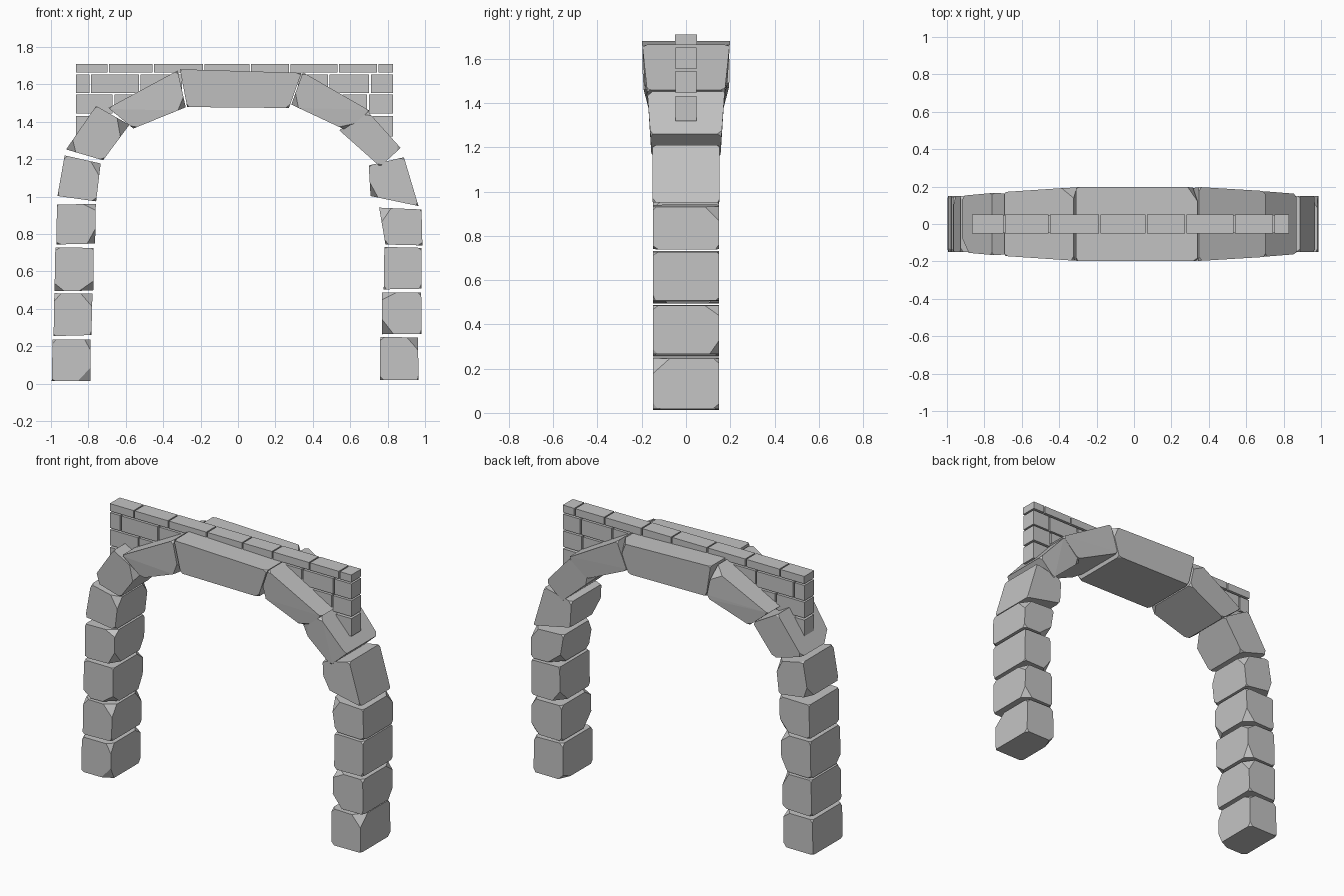
import bpy, bmesh, random
from mathutils import Vector

if "Cube" in bpy.data.objects:
    bpy.data.objects.remove(bpy.data.objects["Cube"])

random.seed(11)

stone_mat = bpy.data.materials.new("stone grey")
stone_mat.diffuse_color = (0.55, 0.55, 0.55, 1)
stone_mat.use_nodes = True
stone_mat.node_tree.nodes["Principled BSDF"].inputs["Base Color"].default_value = stone_mat.diffuse_color


def finish(name, bm):
    bmesh.ops.recalc_face_normals(bm, faces=bm.faces)
    mesh = bpy.data.meshes.new(name)
    bm.to_mesh(mesh)
    bm.free()
    mesh.materials.append(stone_mat)
    obj = bpy.data.objects.new(name, mesh)
    bpy.context.collection.objects.link(obj)


def chipped_stone(name, quad, halves, chip):
    """Hull of a four-sided prism with narrow edge chamfers and chipped corners.
    quad: x, z corners in order; halves: half depth at each corner."""
    corner = {}
    for i, (x, z) in enumerate(quad):
        for s in (-1, 1):
            corner[i, s] = Vector((x, s * halves[i], z))
    bm = bmesh.new()
    for (i, s), c in corner.items():
        ends = (corner[(i + 1) % 4, s], corner[(i - 1) % 4, s], corner[i, -s])
        dirs = [(e - c).normalized() for e in ends]
        big = random.random() < 0.3
        for k in range(3):
            reach = random.uniform(0.035, chip) if big else random.uniform(0.012, 0.03)
            p = c + dirs[k] * reach
            for j in range(3):
                if j != k:
                    p += dirs[j] * 0.004
            bm.verts.new(p)
    hull = bmesh.ops.convex_hull(bm, input=bm.verts)
    loose = [v for v in bm.verts if not v.link_faces]
    bmesh.ops.delete(bm, geom=loose, context='VERTS')
    bmesh.ops.dissolve_limit(bm, angle_limit=0.03, verts=bm.verts, edges=bm.edges)
    finish(name, bm)


def box(name, x0, x1, z0, z1, half):
    bm = bmesh.new()
    bmesh.ops.create_cube(bm, size=1)
    for v in bm.verts:
        v.co = Vector(((x0 + x1) / 2 + v.co.x * (x1 - x0), v.co.y * 2 * half,
                       (z0 + z1) / 2 + v.co.z * (z1 - z0)))
    finish(name, bm)


# Pillar blocks: x range, z range
pillars = {
    "left_pillar_block": [(-1.0, -.785, .01, .24), (-.99, -.78, .25, .485),
                          (-.985, -.77, .49, .73), (-.975, -.76, .74, .965)],
    "right_pillar_block": [(.755, .97, .015, .25), (.765, .985, .26, .49),
                           (.775, .985, .5, .73)],
}
for name, blocks in pillars.items():
    for x0, x1, z0, z1 in blocks:
        t = lambda: random.uniform(-.006, .006)
        quad = [(x0, z0), (x1, z0 + abs(t())), (x1 + t(), z1), (x0 + abs(t()), z1 + t())]
        chipped_stone(name, quad, [.153] * 4, .085)

# Arch stones, left to right: corners and half depth at each corner
arch = [
    ("left_springer", [(-.97, 1.0), (-.755, .97), (-.73, 1.18), (-.93, 1.225)], [.155] * 4),
    ("left_haunch", [(-.925, 1.25), (-.72, 1.19), (-.575, 1.385), (-.76, 1.49)], [.155, .155, .165, .17]),
    ("left_voussoir", [(-.7, 1.475), (-.56, 1.36), (-.275, 1.475), (-.32, 1.68)], [.175, .17, .2, .2]),
    ("keystone", [(-.275, 1.475), (.275, 1.47), (.345, 1.665), (-.315, 1.685)], [.19, .19, .202, .202]),
    ("right_voussoir", [(.28, 1.49), (.58, 1.35), (.71, 1.46), (.345, 1.67)], [.19, .17, .18, .202]),
    ("right_haunch", [(.535, 1.355), (.76, 1.155), (.875, 1.26), (.69, 1.465)], [.165, .16, .165, .18]),
    ("right_springer", [(.705, 1.0), (.97, .945), (.89, 1.215), (.695, 1.17)], [.155] * 4),
    ("right_upper_block", [(.785, .74), (.99, .735), (.985, .935), (.75, .945)], [.153] * 4),
]
for name, quad, halves in arch:
    chipped_stone(name, quad, halves, .085)

# Coping course along the top
joints = [-.865, -.69, -.45, -.18, .07, .28, .54, .75, .83]
for a, b in zip(joints, joints[1:]):
    box("coping_brick", a, b - (.008 if b < .83 else 0), 1.663, 1.71, .05)

# Spandrel brick courses above the arch shoulders
courses = [
    (1.555, 1.652, [-.865, -.785, -.52, -.3], [.32, .49, .71, .83]),
    (1.445, 1.545, [-.865, -.66, -.55], [.56, .7, .83]),
    (1.32, 1.432, [-.865, -.72], [.72, .83]),
]
for z0, z1, left, right in courses:
    for name, xs in (("left_wall_brick", left), ("right_wall_brick", right)):
        for a, b in zip(xs, xs[1:]):
            box(name, a, b - (.01 if b != xs[-1] else 0), z0, z1, .048)
